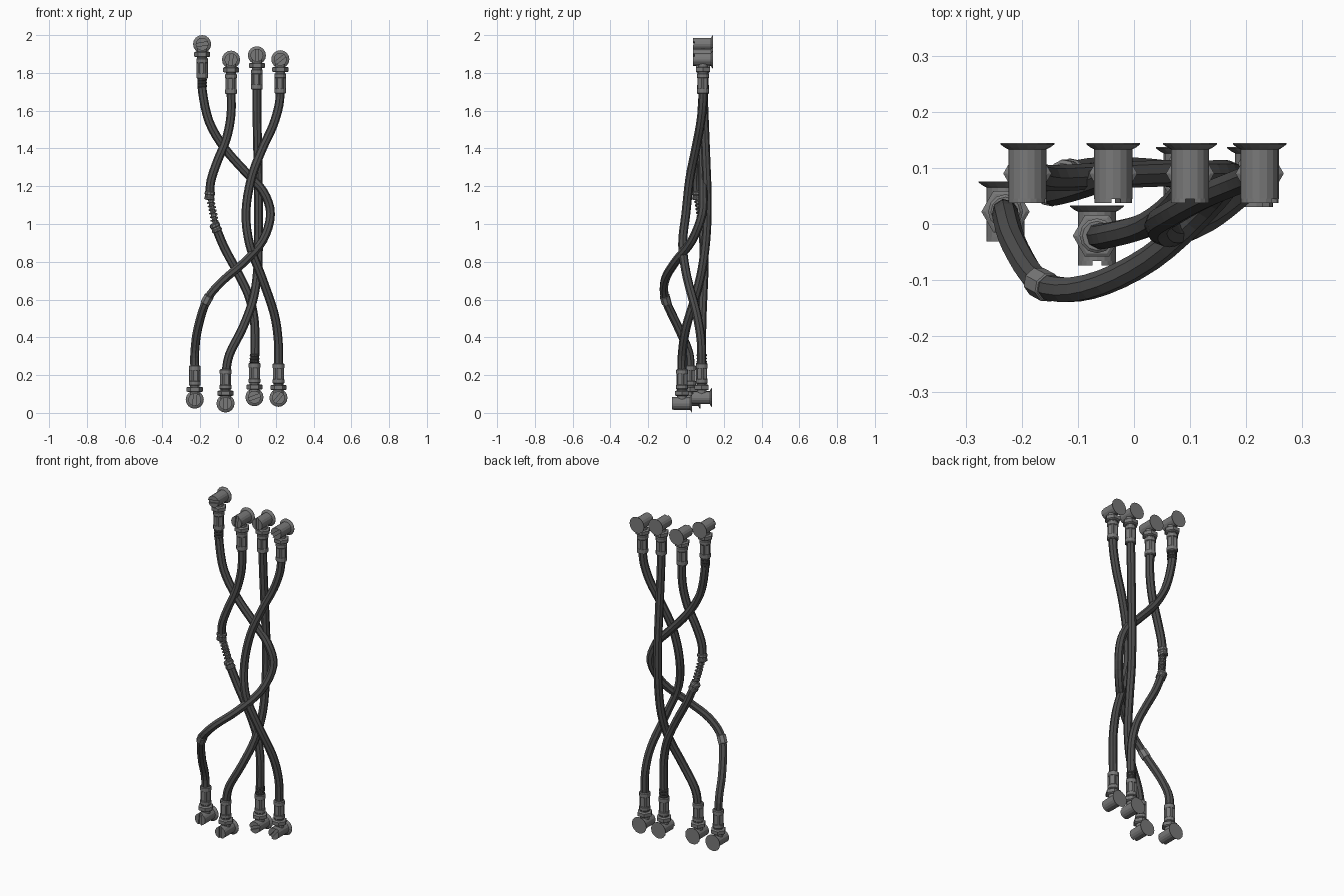
import bpy, bmesh, math
from mathutils import Vector, Matrix

if "Cube" in bpy.data.objects:
    bpy.data.objects.remove(bpy.data.objects["Cube"])

def material(name, v):
    m = bpy.data.materials.new(name)
    m.diffuse_color = (v, v, v, 1)
    m.use_nodes = True
    m.node_tree.nodes["Principled BSDF"].inputs["Base Color"].default_value = m.diffuse_color
    return m

RUBBER = material("dark_rubber", 0.075)
METAL = material("grey_metal", 0.19)

def add_rings(bm, rings):
    """Skin a list of closed rings and cap both ends."""
    vs = [[bm.verts.new(p) for p in r] for r in rings]
    n = len(rings[0])
    for a, b in zip(vs, vs[1:]):
        for i in range(n):
            j = (i + 1) % n
            bm.faces.new((a[i], a[j], b[j], b[i]))
    bm.faces.new(vs[0][::-1])
    bm.faces.new(vs[-1])

def finish(bm, name, mat):
    bmesh.ops.recalc_face_normals(bm, faces=bm.faces)
    me = bpy.data.meshes.new(name)
    bm.to_mesh(me)
    bm.free()
    me.materials.append(mat)
    ob = bpy.data.objects.new(name, me)
    bpy.context.collection.objects.link(ob)
    return ob

def lathe(bm, origin, axis, profile, sides, flute=0.0):
    """Revolve (offset, radius) pairs about an axis; flute pinches every other side."""
    axis = Vector(axis).normalized()
    rot = axis.to_track_quat('Z', 'Y')
    rings = []
    for h, r in profile:
        rings.append([Vector(origin) + rot @ Vector((
            (r - flute * (i // 2 % 2)) * math.cos(math.tau * i / sides),
            (r - flute * (i // 2 % 2)) * math.sin(math.tau * i / sides), h))
            for i in range(sides)])
    add_rings(bm, rings)

def sweep(bm, pts, r, sides):
    """Tube along a path, with a frame that does not twist."""
    rings, u = [], Vector((1, 0, 0))
    for i, p in enumerate(pts):
        t = (pts[min(i + 1, len(pts) - 1)] - pts[max(i - 1, 0)]).normalized()
        u = (u - t * u.dot(t)).normalized()
        v = t.cross(u)
        rings.append([p + r * (math.cos(a) * u + math.sin(a) * v)
                      for a in (math.tau * k / sides for k in range(sides))])
    add_rings(bm, rings)

def smooth_path(ctrl, steps=4):
    """Catmull-Rom curve through the control points."""
    c = [Vector(p) for p in ctrl]
    c = [2 * c[0] - c[1]] + c + [2 * c[-1] - c[-2]]
    out = []
    for i in range(1, len(c) - 2):
        p0, p1, p2, p3 = c[i - 1:i + 3]
        for s in range(steps):
            t = s / steps
            out.append(0.5 * (2 * p1 + (p2 - p0) * t + (2 * p0 - 5 * p1 + 4 * p2 - p3) * t * t
                              + (3 * p1 - p0 - 3 * p2 + p3) * t ** 3))
    return out + [c[-2]]

def fitting(name, x, y, z, up, slot_angle):
    """Elbow end fitting: flanged head along y, hex nut and crimped sleeve along z."""
    bm = bmesh.new()
    c = Vector((x, y, z))
    # round head with flared back flange
    lathe(bm, c, (0, 1, 0), [(-0.045, 0.034), (0.043, 0.034), (0.046, 0.040),
                             (0.052, 0.048), (0.054, 0.048)], 16)
    # two half-moon lugs leave a screwdriver slot in the front face
    for side in (0, math.pi):
        arc = [Vector((0.034 * math.cos(a), 0, 0.034 * math.sin(a)))
               for a in (math.radians(-76 + 19 * k) for k in range(9))]
        rot = Matrix.Rotation(slot_angle + side, 3, 'Y')
        add_rings(bm, [[c + rot @ p + Vector((0, h, 0)) for p in arc]
                       for h in (-0.053, -0.045)])
    # neck, nut, sleeve
    d = (0, 0, up)
    lathe(bm, c, d, [(0.0, 0.026), (0.08, 0.026)], 12)
    lathe(bm, c, d, [(0.040, 0.036), (0.044, 0.043), (0.064, 0.043), (0.068, 0.036)], 6)
    lathe(bm, c, d, [(0.074, 0.027), (0.078, 0.031), (0.096, 0.031), (0.100, 0.028)], 12)
    lathe(bm, c, d, [(0.098, 0.030), (0.160, 0.030)], 24, 0.004)
    lathe(bm, c, d, [(0.155, 0.029), (0.158, 0.031), (0.178, 0.031), (0.182, 0.026)], 12)
    finish(bm, name, METAL)

# end fittings: x, y, z, direction of hose, slot angle
tops = [(-0.19, 0.09, 1.952), (-0.037, 0.09, 1.870), (0.10, 0.09, 1.893), (0.224, 0.09, 1.872)]
bottoms = [(-0.229, 0.022, 0.07), (-0.066, -0.021, 0.05), (0.087, 0.083, 0.083), (0.214, 0.083, 0.08)]
for i, (p, a) in enumerate(zip(tops, (1.4, 0.15, 0.0, 0.9))):
    fitting(f"top_fitting_{i + 1}", *p, -1, a)
for i, (p, a) in enumerate(zip(bottoms, (0.1, 0.0, 1.2, 0.7))):
    fitting(f"bottom_fitting_{i + 1}", *p, 1, a)

# hose centre lines, top to bottom
upper = [(-0.037, 0.09, 1.72), (-0.037, 0.088, 1.58), (-0.062, 0.078, 1.45),
         (-0.110, 0.063, 1.33), (-0.143, 0.056, 1.23), (-0.150, 0.06, 1.15)]
lower = [(-0.117, 0.088, 0.98), (-0.07, 0.095, 0.87), (0.00, 0.095, 0.74), (0.057, 0.09, 0.62),
         (0.085, 0.085, 0.5), (0.09, 0.083, 0.38), (0.087, 0.083, 0.23)]
hoses = {
    "wrapping_hose": [(-0.19, 0.09, 1.80), (-0.188, 0.09, 1.70), (-0.152, 0.082, 1.54), (-0.07, 0.085, 1.40),
                      (0.045, 0.09, 1.27), (0.135, 0.09, 1.17), (0.172, 0.085, 1.05), (0.130, 0.03, 0.91),
                      (0.03, -0.06, 0.795), (-0.08, -0.112, 0.70), (-0.163, -0.108, 0.60),
                      (-0.212, -0.04, 0.45), (-0.229, 0.015, 0.32), (-0.229, 0.022, 0.22)],
    "spliced_hose_upper": upper,
    "spliced_hose_lower": lower,
    "straight_hose": [(0.10, 0.09, 1.74), (0.10, 0.095, 1.60), (0.105, 0.105, 1.35), (0.108, 0.112, 1.15),
                      (0.108, 0.108, 0.95), (0.104, 0.085, 0.76), (0.08, 0.045, 0.60), (0.025, 0.0, 0.45),
                      (-0.045, -0.02, 0.31), (-0.066, -0.021, 0.20)],
    "right_hose": [(0.224, 0.09, 1.72), (0.217, 0.088, 1.63), (0.185, 0.075, 1.52), (0.125, 0.05, 1.39),
                   (0.07, 0.02, 1.24), (0.042, 0.0, 1.06), (0.062, -0.018, 0.89), (0.125, 0.005, 0.72),
                   (0.190, 0.055, 0.53), (0.213, 0.08, 0.38), (0.214, 0.083, 0.23)],
}
for name, ctrl in hoses.items():
    bm = bmesh.new()
    sweep(bm, smooth_path(ctrl), 0.0235, 8)
    finish(bm, name, RUBBER)

# spring splice with core, coil and end ferrules
a, b = Vector(upper[-1]), Vector(lower[0])
axis, span = (b - a).normalized(), (b - a).length
bm = bmesh.new()
lathe(bm, a, axis, [(0, 0.013), (span, 0.013)], 8)
q = axis.to_track_quat('Z', 'Y')
turns, per = 9, 10
coil = [a + q @ Vector((0.018 * math.cos(math.tau * k / per), 0.018 * math.sin(math.tau * k / per),
                        span * k / (turns * per))) for k in range(turns * per + 1)]
sweep(bm, coil, 0.0045, 5)
for end, d in ((a, (a - Vector(upper[-2]))), (b, Vector(lower[1]) - b)):
    lathe(bm, end, d, [(-0.025, 0.022), (-0.02, 0.028), (-0.008, 0.028), (-0.004, 0.025),
                       (0.006, 0.025), (0.01, 0.028), (0.018, 0.028), (0.022, 0.022)], 10)
finish(bm, "spring_splice", METAL)

# small clamp on the wrapping hose
bm = bmesh.new()
path = hoses["wrapping_hose"]
d = Vector(path[11]) - Vector(path[9])
lathe(bm, path[10], d, [(-0.024, 0.024), (-0.022, 0.027), (0.022, 0.027), (0.024, 0.024)], 8)
finish(bm, "hose_clamp", METAL)

# strain relief rings below the sleeves of two hoses
for name, (x, y, z), d in (("upper_strain_relief", (-0.19, 0.09, 1.775), (0.01, 0, -1)),
                           ("lower_strain_relief", (0.087, 0.083, 0.26), (0.02, 0, 1))):
    bm = bmesh.new()
    for k in range(3):
        h = 0.005 + 0.017 * k
        lathe(bm, (x, y, z), d, [(h, 0.024), (h + 0.003, 0.027), (h + 0.009, 0.027), (h + 0.012, 0.024)], 10)
    finish(bm, name, RUBBER)
